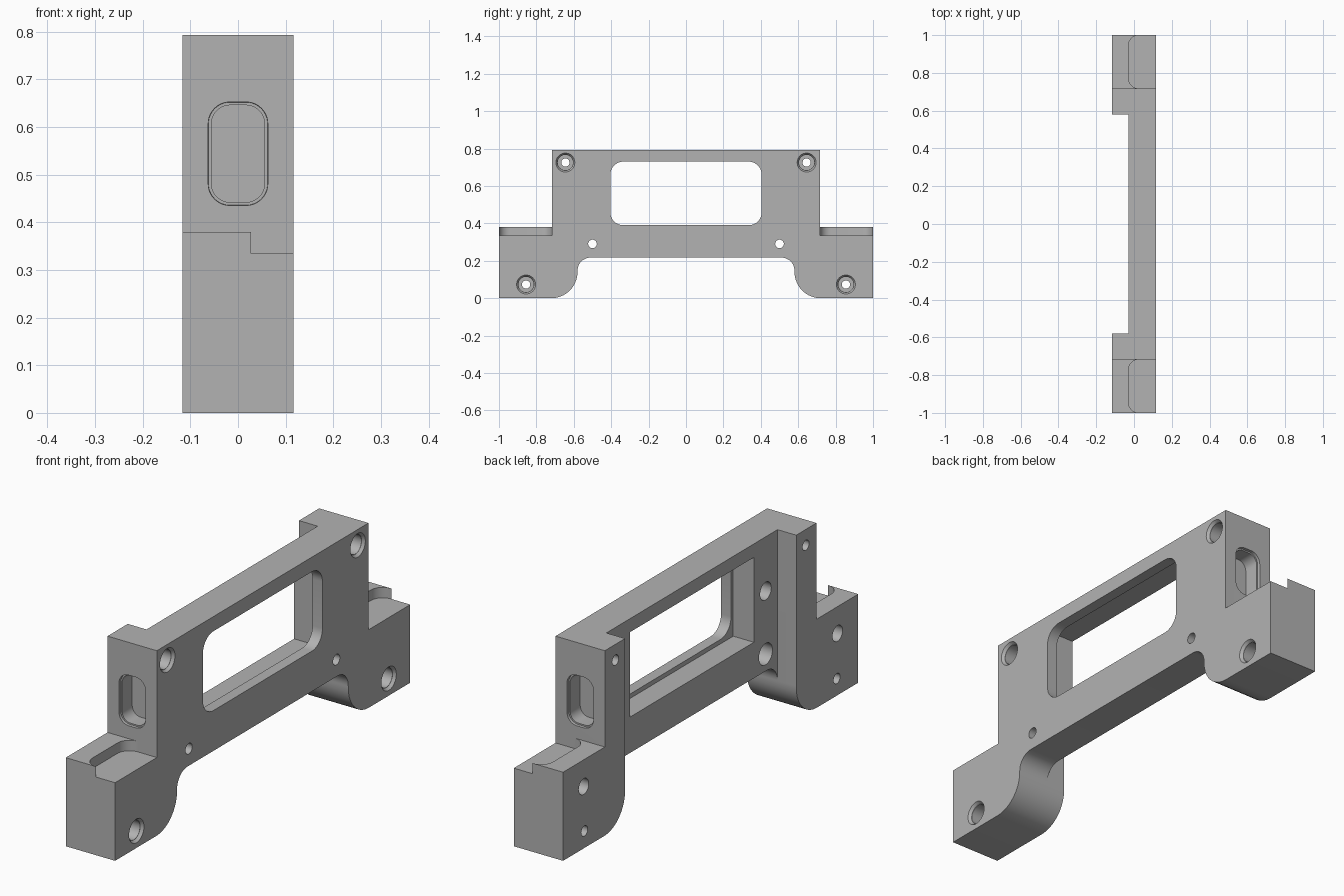
import bpy, bmesh, math
from mathutils import Vector

if "Cube" in bpy.data.objects:
    bpy.data.objects.remove(bpy.data.objects["Cube"])

grey = bpy.data.materials.new("matte_grey")
grey.use_nodes = True
colour = (0.45, 0.45, 0.45, 1)
grey.diffuse_color = colour
grey.node_tree.nodes["Principled BSDF"].inputs["Base Color"].default_value = colour


def rounded(corners, steps=10):
    """Outline from (u, v, radius) corners, each right angle turned into an arc."""
    out = []
    for i, (u, v, r) in enumerate(corners):
        p = Vector((u, v))
        if r == 0:
            out.append(p)
            continue
        a = (Vector(corners[i - 1][:2]) - p).normalized()
        b = (Vector(corners[(i + 1) % len(corners)][:2]) - p).normalized()
        centre = p + (a + b) * r
        for k in range(steps + 1):
            t = math.pi / 2 * k / steps
            out.append(centre - b * r * math.cos(t) - a * r * math.sin(t))
    return out


def rect(u, v, hu, hv, r=0, steps=10):
    return rounded([(u - hu, v - hv, r), (u + hu, v - hv, r),
                    (u + hu, v + hv, r), (u - hu, v + hv, r)], steps)


def disc(u, v, r):
    return [Vector((u + r * math.cos(k * math.pi / 16), v + r * math.sin(k * math.pi / 16)))
            for k in range(32)]


def loft(name, axis, lo, hi, outline, outline_hi=None):
    """Solid between two matching outlines at lo and hi along an axis."""
    place = {"x": lambda p, d: (d, p.x, p.y),
             "y": lambda p, d: (p.x, d, p.y),
             "z": lambda p, d: (p.x, p.y, d)}[axis]
    bm = bmesh.new()
    a = [bm.verts.new(place(p, lo)) for p in outline]
    b = [bm.verts.new(place(p, hi)) for p in (outline_hi or outline)]
    bm.faces.new(a)
    bm.faces.new(b)
    n = len(a)
    for i in range(n):
        bm.faces.new((a[i], a[(i + 1) % n], b[(i + 1) % n], b[i]))
    bmesh.ops.recalc_face_normals(bm, faces=bm.faces)
    mesh = bpy.data.meshes.new(name)
    bm.to_mesh(mesh)
    bm.free()
    mesh.materials.append(grey)
    obj = bpy.data.objects.new(name, mesh)
    bpy.context.collection.objects.link(obj)
    return obj


W = 0.117        # half thickness of the end blocks
BACK = -0.028    # back surface of the thin web
OUT = 0.3        # cutters start well outside the body

# Bracket body: half outline mirrored, then extruded through the full thickness
half = [(0.58, 0.217, 0.07), (0.58, 0, 0.14), (1, 0, 0), (1, 0.38, 0),
        (0.717, 0.38, 0), (0.717, 0.793, 0)]
outline = half + [(-u, v, r) for u, v, r in reversed(half)]
body = loft("bracket_body", "x", -W, W, rounded(outline))


def cut(*args):
    tool = loft("cutter", *args)
    tool.hide_render = True
    mod = body.modifiers.new("cut", "BOOLEAN")
    mod.operation, mod.solver, mod.object = "DIFFERENCE", "EXACT", tool
    bpy.ops.object.modifier_apply(modifier=mod.name)
    bpy.data.objects.remove(tool)


bpy.context.view_layer.objects.active = body
body.select_set(True)

# Recess behind the web, and the window with its square-cornered rear pocket
cut("x", -OUT, BACK, rect(0, 0.4, 0.58, 0.8))
cut("x", -OUT, OUT, rect(0, 0.56, 0.405, 0.17, 0.07))
cut("x", -OUT, 0.07, rect(0, 0.553, 0.42, 0.182))

for s in (-1, 1):
    # Shelf pocket on top of each foot
    cut("z", 0.335, 0.5, rect(0.17, s * 0.8585, 0.2, 0.1415, 0.057))

    # Blind slot in each shoulder with a chamfered mouth
    face = s * 0.717
    cut("y", face + s * 0.1, face - s * 0.012,
        rect(0, 0.544, 0.068, 0.114, 0.05), rect(0, 0.544, 0.062, 0.108, 0.045))
    cut("y", face + s * 0.1, face - s * 0.08, rect(0, 0.544, 0.056, 0.102, 0.04))

    # Counterbored through holes on the flat side
    for y, z in ((0.645, 0.725), (0.855, 0.073)):
        cut("x", W - 0.012, W + 0.003, disc(s * y, z, 0.042), disc(s * y, z, 0.053))
        cut("x", W - 0.11, OUT, disc(s * y, z, 0.041))
        cut("x", -OUT, OUT, disc(s * y, z, 0.022))

    # Web holes: a counterbored one through, a blind one above
    cut("x", -OUT, OUT, disc(s * 0.5, 0.29, 0.023))
    cut("x", -OUT, 0.05, disc(s * 0.5, 0.29, 0.046))
    cut("x", -OUT, 0.05, disc(s * 0.5, 0.56, 0.038))

    # Blind hole in the rear of each foot
    cut("x", -OUT, -0.03, disc(s * 0.86, 0.265, 0.034))

bpy.ops.object.shade_smooth_by_angle(angle=math.radians(30))
